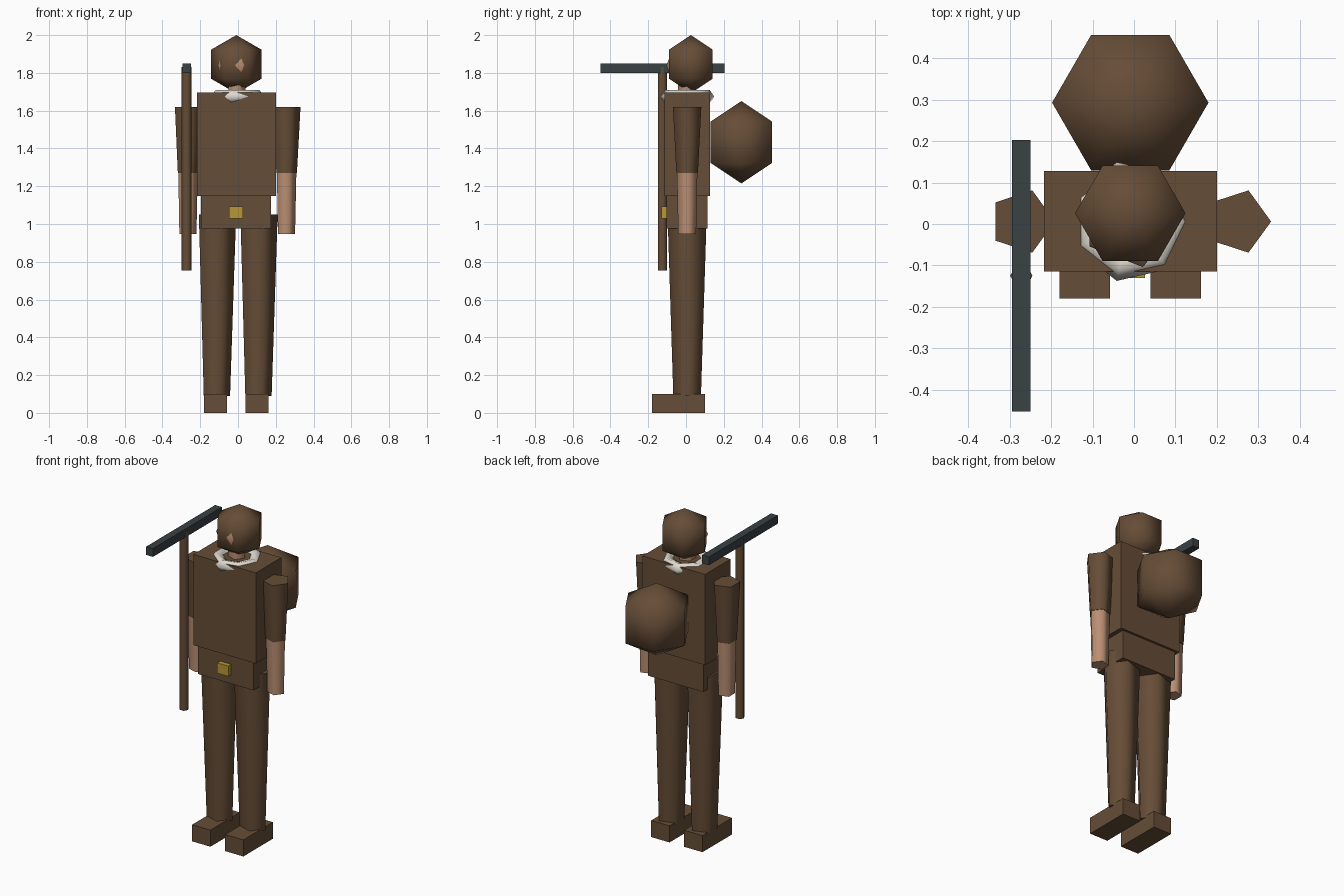
import bpy, bmesh, math
from mathutils import Vector

if "Cube" in bpy.data.objects:
    bpy.data.objects.remove(bpy.data.objects["Cube"], do_unlink=True)


def material(name, rgb):
    m = bpy.data.materials.new(name)
    m.use_nodes = True
    m.diffuse_color = (*rgb, 1)
    m.node_tree.nodes["Principled BSDF"].inputs["Base Color"].default_value = (*rgb, 1)
    return m


BROWN = material("brown cloth", (0.133, 0.074, 0.038))
SKIN = material("skin", (0.5, 0.275, 0.17))
STEEL = material("dark steel", (0.042, 0.054, 0.058))
GOLD = material("gold", (0.48, 0.31, 0.035))
WHITE = material("pale fur", (0.72, 0.69, 0.61))

CX, CY = -0.009, 0.006  # body axis


def finish(name, bm, mat):
    bmesh.ops.recalc_face_normals(bm, faces=bm.faces)
    me = bpy.data.meshes.new(name)
    bm.to_mesh(me)
    bm.free()
    me.materials.append(mat)
    ob = bpy.data.objects.new(name, me)
    bpy.context.collection.objects.link(ob)
    return ob


def box(name, mat, x, y, z):
    """Box from (min, max) ranges."""
    bm = bmesh.new()
    bmesh.ops.create_cube(bm, size=1)
    for v in bm.verts:
        v.co = Vector([(a + b) / 2 + c * (b - a) for c, (a, b) in zip(v.co, (x, y, z))])
    return finish(name, bm, mat)


def lathe(name, mat, centre, profile, sides, turn=0.0, closed=False):
    """Revolve (radius, height) points; open ends get flat caps, poles are merged."""
    bm = bmesh.new()
    rings = []
    for r, h in profile:
        angles = [turn + math.tau * i / sides for i in range(sides)]
        rings.append([bm.verts.new((centre[0] + r * math.cos(a), centre[1] + r * math.sin(a),
                                    centre[2] + h)) for a in angles])
    pairs = list(zip(rings, rings[1:])) + ([(rings[-1], rings[0])] if closed else [])
    for lo, hi in pairs:
        for i in range(sides):
            j = (i + 1) % sides
            bm.faces.new((lo[i], lo[j], hi[j], hi[i])).smooth = True
    if not closed:
        for ring, (r, h) in ((rings[0], profile[0]), (rings[-1], profile[-1])):
            if r > 1e-4:
                cap = bm.faces.new(ring)
                for e in cap.edges:
                    e.smooth = False
    bmesh.ops.remove_doubles(bm, verts=bm.verts, dist=1e-5)
    return finish(name, bm, mat)


def ball(name, mat, centre, radius, sides, rows, turn=0.0):
    arc = [math.pi * k / rows for k in range(rows + 1)]
    profile = [(radius * math.sin(a), -radius * math.cos(a)) for a in arc]
    return lathe(name, mat, centre, profile, sides, turn)


# Trunk
box("torso", BROWN, (-0.217, 0.2), (-0.115, 0.128), (1.148, 1.695))
box("hips", BROWN, (-0.195, 0.175), (-0.102, 0.114), (0.975, 1.148))
box("belt_buckle", GOLD, (-0.048, 0.026), (-0.13, -0.09), (1.03, 1.092))

# Limbs
for side, s in (("left", 1), ("right", -1)):
    leg, arm = CX + s * 0.11, CX + s * 0.261
    lathe(side + "_leg", BROWN, (leg, CY, 0), [(0.077, 0.09), (0.109, 1.05)], 5)
    box(side + "_boot", BROWN, (leg - 0.061, leg + 0.061), (-0.18, 0.1), (0, 0.1))
    lathe(side + "_sleeve", BROWN, (arm, CY, 0), [(0.06, 1.27), (0.079, 1.62)], 5)
    lathe(side + "_forearm", SKIN, (arm, CY, 0), [(0.05, 0.947), (0.057, 1.275)], 5)

# Neck, fur collar, face and hood
lathe("neck", SKIN, (CX, CY, 0), [(0.05, 1.66), (0.05, 1.78)], 5)
tube = [math.tau * k / 5 for k in range(5)]
lathe("collar", WHITE, (CX, CY, 1.675),
      [(0.11 + 0.037 * math.cos(a), 0.037 * math.sin(a)) for a in tube], 7, closed=True)
ball("face", SKIN, (CX, 0.01, 1.84), 0.118, 5, 4, math.radians(-75))
ball("hood", BROWN, (CX, 0.026, 1.846), 0.154, 6, 3)

# Round pack on the back
ball("backpack", BROWN, (CX, 0.293, 1.433), 0.218, 6, 3)

# Pickaxe carried upright
lathe("tool_handle", BROWN, (-0.272, -0.125, 0), [(0.027, 0.753), (0.027, 1.83)], 6)
box("tool_head", STEEL, (-0.295, -0.25), (-0.453, 0.203), (1.8, 1.85))
